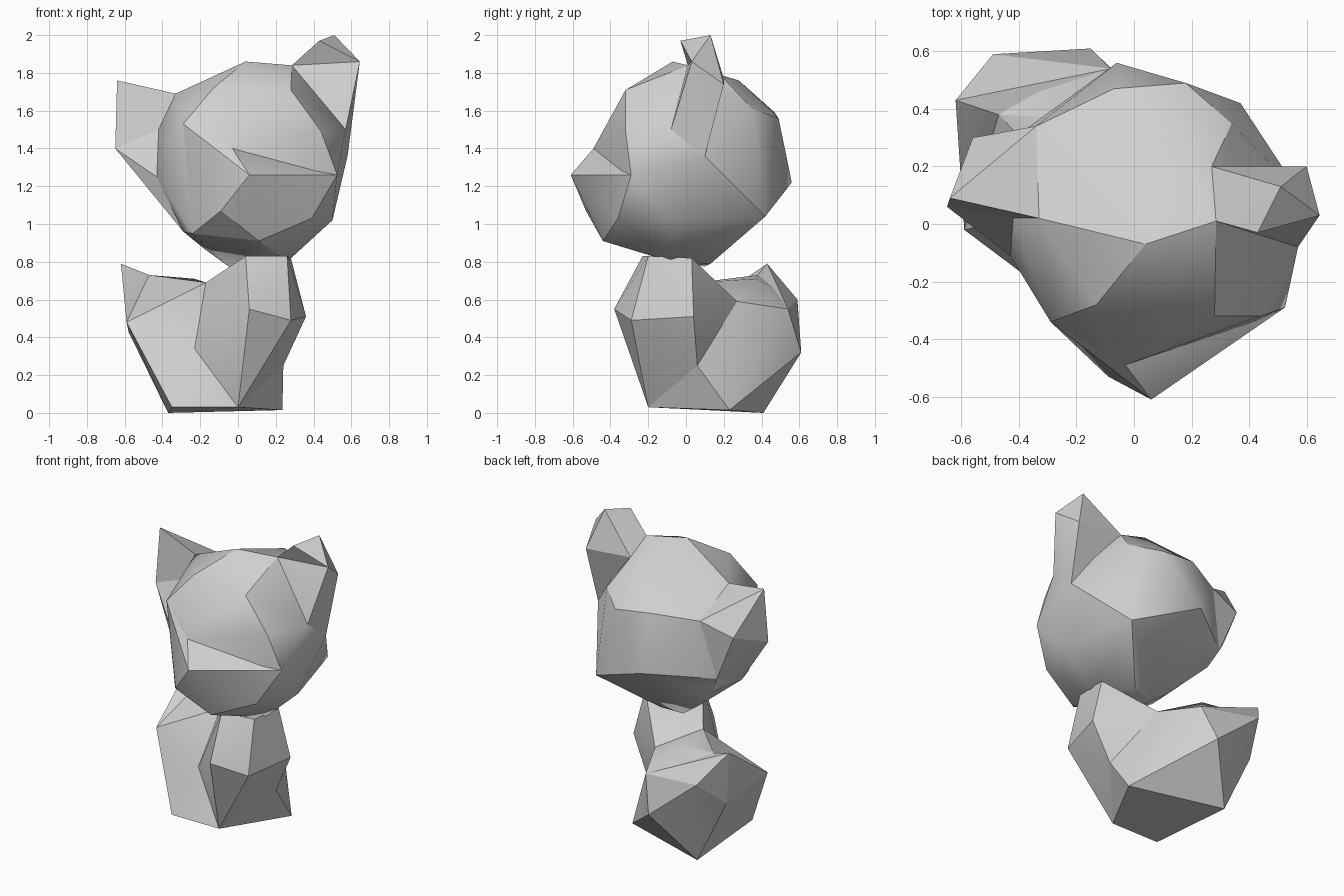
import bpy, bmesh, math

cube = bpy.data.objects.get("Cube")
if cube:
    bpy.data.objects.remove(cube, do_unlink=True)

grey = bpy.data.materials.new("plain_grey")
grey.use_nodes = True
grey.diffuse_color = (0.63, 0.63, 0.63, 1)
grey.node_tree.nodes["Principled BSDF"].inputs["Base Color"].default_value = (0.63, 0.63, 0.63, 1)


def facet_part(name, points):
    """Low-poly solid wrapped around a few corner points."""
    bm = bmesh.new()
    for p in points:
        bm.verts.new(p)
    bmesh.ops.convex_hull(bm, input=bm.verts[:])
    bmesh.ops.delete(bm, geom=[v for v in bm.verts if not v.link_faces], context='VERTS')
    bmesh.ops.recalc_face_normals(bm, faces=bm.faces[:])
    mesh = bpy.data.meshes.new(name)
    bm.to_mesh(mesh)
    bm.free()
    mesh.materials.append(grey)
    obj = bpy.data.objects.new(name, mesh)
    bpy.context.collection.objects.link(obj)
    bpy.ops.object.select_all(action='DESELECT')
    obj.select_set(True)
    bpy.context.view_layer.objects.active = obj
    bpy.ops.object.shade_smooth_by_angle(angle=math.radians(30))
    return obj


# Corners shared by the chest, haunches and tail
chest_side = (-0.23, -0.09, 0.34)
back_dip = (-0.17, 0.06, 0.69)
rump_top = (0.04, 0.27, 0.59)
flank = (0.24, 0.06, 0.25)
front_foot = (0.0, -0.20, 0.03)
haunch_side = (-0.59, -0.02, 0.48)
tail_root = (-0.47, 0.38, 0.73)
rump_back = (-0.08, 0.54, 0.55)
rear_corner = (-0.49, 0.59, 0.60)
rear_side = (-0.58, 0.40, 0.43)

# Chest and neck
facet_part("chest", [
    (0.04, -0.23, 0.83), (0.26, -0.20, 0.83), (0.28, 0.03, 0.82),
    (0.06, -0.38, 0.55), (0.28, -0.29, 0.49), (0.36, 0.04, 0.51),
    flank, front_foot, chest_side, back_dip, rump_top])

# Haunches
facet_part("haunches", [
    front_foot, (-0.35, -0.20, 0.03), (-0.37, 0.41, 0.0), (0.235, 0.23, 0.015),
    haunch_side, tail_root, rump_back, rear_corner, rear_side, (-0.15, 0.61, 0.32),
    (-0.23, 0.37, 0.71), flank, chest_side, back_dip, rump_top])

# Short tail rising from the rear corner
facet_part("tail", [
    (-0.62, 0.43, 0.79), haunch_side, tail_root, rump_back, rear_corner, rear_side])

# Corners shared by the head, muzzle, cheek and ears
bridge = (-0.03, -0.49, 1.40)
brow = (-0.29, -0.34, 1.53)
left_cheek = (0.525, -0.29, 1.26)
right_cheek = (-0.43, -0.11, 1.25)
jaw = (-0.24, -0.32, 0.95)
chin = (0.11, -0.44, 0.91)
left_jaw = (0.39, -0.36, 1.03)
jaw_back = (-0.29, -0.17, 0.96)
nape_side = (-0.43, 0.29, 1.18)
l_front, l_back = (0.285, 0.01, 1.84), (0.27, 0.20, 1.77)
l_low, l_low_back = (0.57, -0.08, 1.50), (0.58, 0.10, 1.36)
l_outer, l_tip = (0.645, 0.03, 1.86), (0.51, 0.13, 2.0)
r_front, r_back = (-0.33, 0.02, 1.69), (-0.34, 0.34, 1.56)
r_inner = (-0.42, 0.02, 1.50)
r_low, r_low_back = (-0.65, 0.06, 1.40), (-0.56, 0.30, 1.49)

# Skull
facet_part("head", [
    bridge, brow, left_cheek, right_cheek, jaw, chin, left_jaw, jaw_back, nape_side,
    l_front, l_back, l_low, l_low_back, r_front, r_back, r_inner,
    (0.04, -0.07, 1.86), (-0.13, -0.28, 1.72), (0.28, -0.32, 1.71), (0.44, -0.32, 1.49),
    (0.50, -0.08, 1.02), (0.26, -0.08, 0.80), (0.10, 0.13, 0.79), (-0.05, 0.10, 0.775),
    (-0.18, 0.10, 0.87), (-0.37, 0.25, 1.06),
    (0.37, 0.42, 1.04), (-0.06, 0.56, 1.22), (0.18, 0.49, 1.56), (-0.07, 0.47, 1.59),
    (0.34, 0.35, 1.61), (0.15, 0.28, 1.76)])

# Pointed muzzle
facet_part("muzzle", [
    (0.06, -0.61, 1.26), (-0.09, -0.53, 1.07), bridge, brow,
    left_cheek, right_cheek, jaw, chin, left_jaw])

# Left ear with a folded tip
facet_part("left_ear", [
    l_tip, l_outer, (0.60, 0.20, 1.74), l_front, l_back, l_low, l_low_back])
facet_part("left_ear_tip", [
    l_tip, l_outer, (0.43, -0.03, 1.97), l_front, l_back])

# Right ear and the cheek that flares out below it
facet_part("right_ear", [
    (-0.64, 0.09, 1.76), r_low, r_low_back, r_front, r_back, r_inner])
facet_part("right_cheek", [
    r_low, r_low_back, r_back, r_inner, right_cheek, nape_side, jaw_back])
